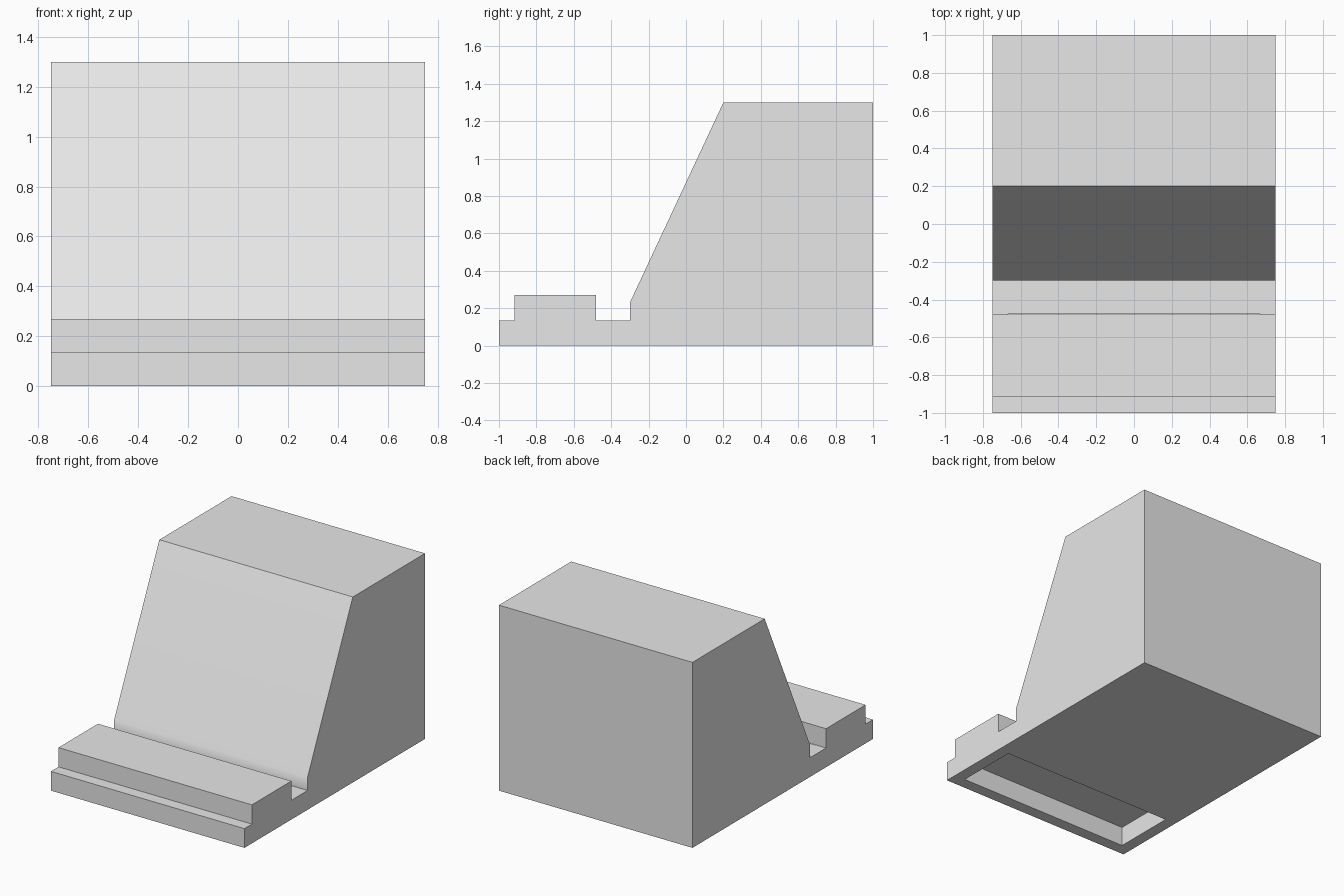
import bpy
import bmesh
import math

default = bpy.data.objects.get("Cube")
if default:
    bpy.data.objects.remove(default, do_unlink=True)

HALF_WIDTH = 0.75
STEP_Z = 0.135

# Plain grey material
grey = bpy.data.materials.new("light_grey")
grey.use_nodes = True
colour = (0.8, 0.8, 0.8, 1.0)
grey.diffuse_color = colour
grey.node_tree.nodes["Principled BSDF"].inputs["Base Color"].default_value = colour


def extrude_profile(name, profile, half_width):
    """Sweep a closed side profile of (y, z) points across the width."""
    bm = bmesh.new()
    face = bm.faces.new([bm.verts.new((-half_width, y, z)) for y, z in profile])
    swept = bmesh.ops.extrude_face_region(bm, geom=[face])["geom"]
    moved = [v for v in swept if isinstance(v, bmesh.types.BMVert)]
    bmesh.ops.translate(bm, verts=moved, vec=(2 * half_width, 0, 0))
    bmesh.ops.recalc_face_normals(bm, faces=bm.faces)
    mesh = bpy.data.meshes.new(name)
    bm.to_mesh(mesh)
    bm.free()
    mesh.materials.append(grey)
    obj = bpy.data.objects.new(name, mesh)
    bpy.context.collection.objects.link(obj)
    return obj


# Body: front ledge, raised bar, groove, sloped face and tall block
body = extrude_profile("wedge_body", [
    (-1, 0), (1, 0), (1, 1.3), (0.2, 1.3), (-0.3, 0.23), (-0.3, STEP_Z),
    (-0.48, STEP_Z), (-0.48, 0.27), (-0.917, 0.27), (-0.917, STEP_Z), (-1, STEP_Z),
], HALF_WIDTH)

# Rectangular pocket cut into the underside below the raised bar
cutter = extrude_profile("pocket_cutter", [
    (-0.917, -0.1), (-0.477, -0.1), (-0.477, STEP_Z), (-0.917, STEP_Z),
], 0.668)
cutter.hide_render = True

cut = body.modifiers.new("pocket", 'BOOLEAN')
cut.operation = 'DIFFERENCE'
cut.solver = 'EXACT'
cut.object = cutter

bpy.ops.object.select_all(action='DESELECT')
body.select_set(True)
bpy.context.view_layer.objects.active = body
bpy.ops.object.modifier_apply(modifier=cut.name)
bpy.data.objects.remove(cutter, do_unlink=True)

# Soft bend at the foot of the slope, crisp edges everywhere else
bpy.ops.object.shade_smooth_by_angle(angle=math.radians(30))
weighted = body.modifiers.new("weighted_normals", 'WEIGHTED_NORMAL')
weighted.keep_sharp = True
